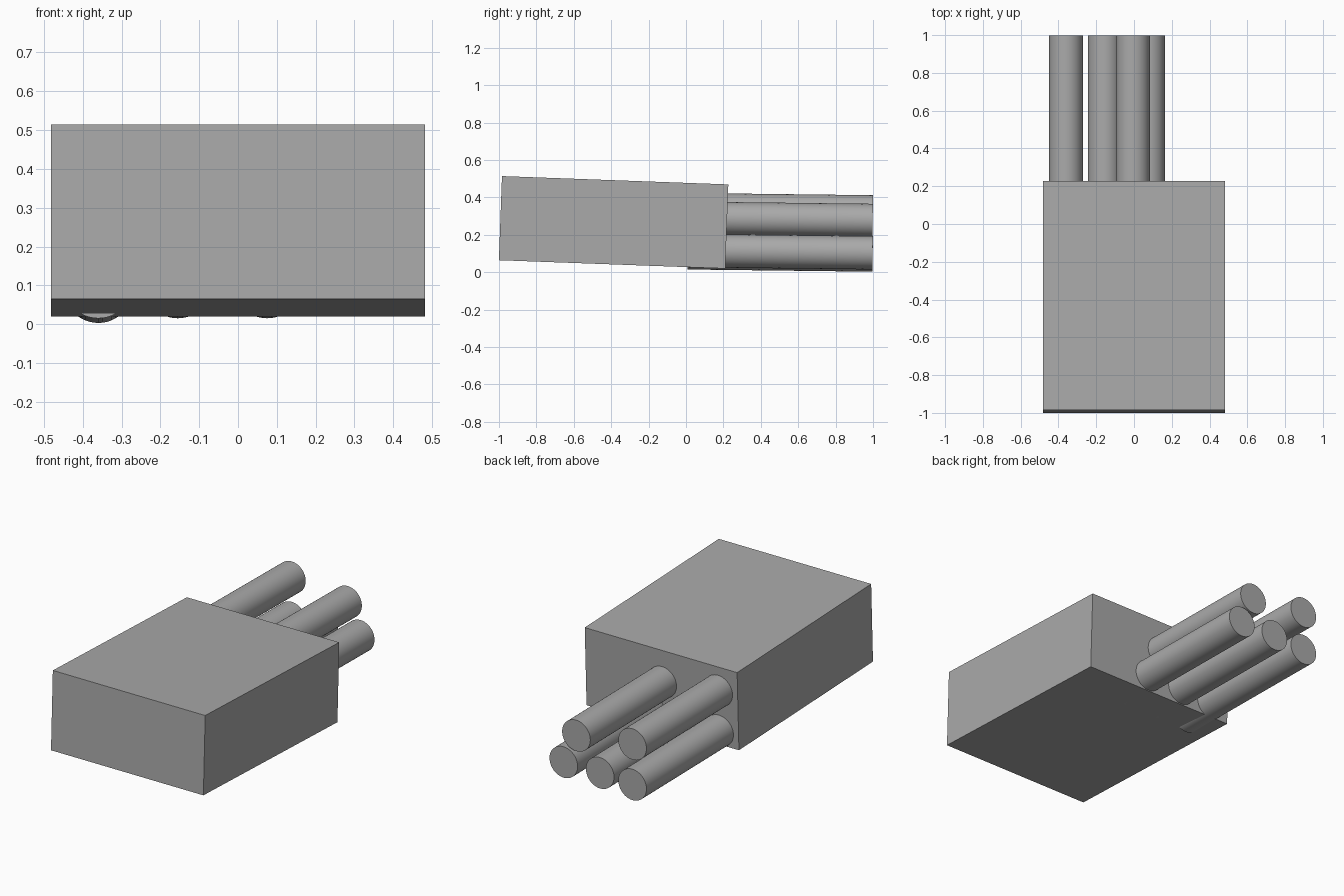
import bpy
import math
from mathutils import Vector

cube = bpy.data.objects.get("Cube")
if cube:
    bpy.data.objects.remove(cube, do_unlink=True)

# Single grey finish
grey = bpy.data.materials.new("mid_grey")
grey.use_nodes = True
colour = (0.4, 0.4, 0.4, 1)
grey.diffuse_color = colour
grey.node_tree.nodes["Principled BSDF"].inputs["Base Color"].default_value = colour


def finish(name):
    obj = bpy.context.object
    obj.name = name
    obj.data.materials.append(grey)
    return obj


# Main block, tipped slightly down towards the back
bpy.ops.mesh.primitive_cube_add(size=1, location=(0, -0.387, 0.267),
                                rotation=(math.radians(-2.1), 0, 0))
block = finish("body_block")
block.scale = (0.963, 1.211, 0.45)

# Round rods sticking out of the back: (x, z) of each rear end
RADIUS, LENGTH, DROP = 0.089, 0.99, 0.012
rods = {
    "lower_right_rod": (-0.36, 0.092),
    "lower_middle_rod": (-0.155, 0.104),
    "lower_left_rod": (0.075, 0.104),
    "upper_right_rod": (-0.36, 0.323),
    "upper_left_rod": (-0.005, 0.277),
}
for name, (x, z) in rods.items():
    rear = Vector((x, 0.998, z))
    axis = Vector((0, 1, -DROP)).normalized()
    bpy.ops.mesh.primitive_cylinder_add(
        vertices=48, radius=RADIUS, depth=LENGTH,
        location=rear - axis * LENGTH / 2,
        rotation=axis.to_track_quat('Z', 'Y').to_euler())
    finish(name)
    bpy.ops.object.shade_smooth_by_angle()
